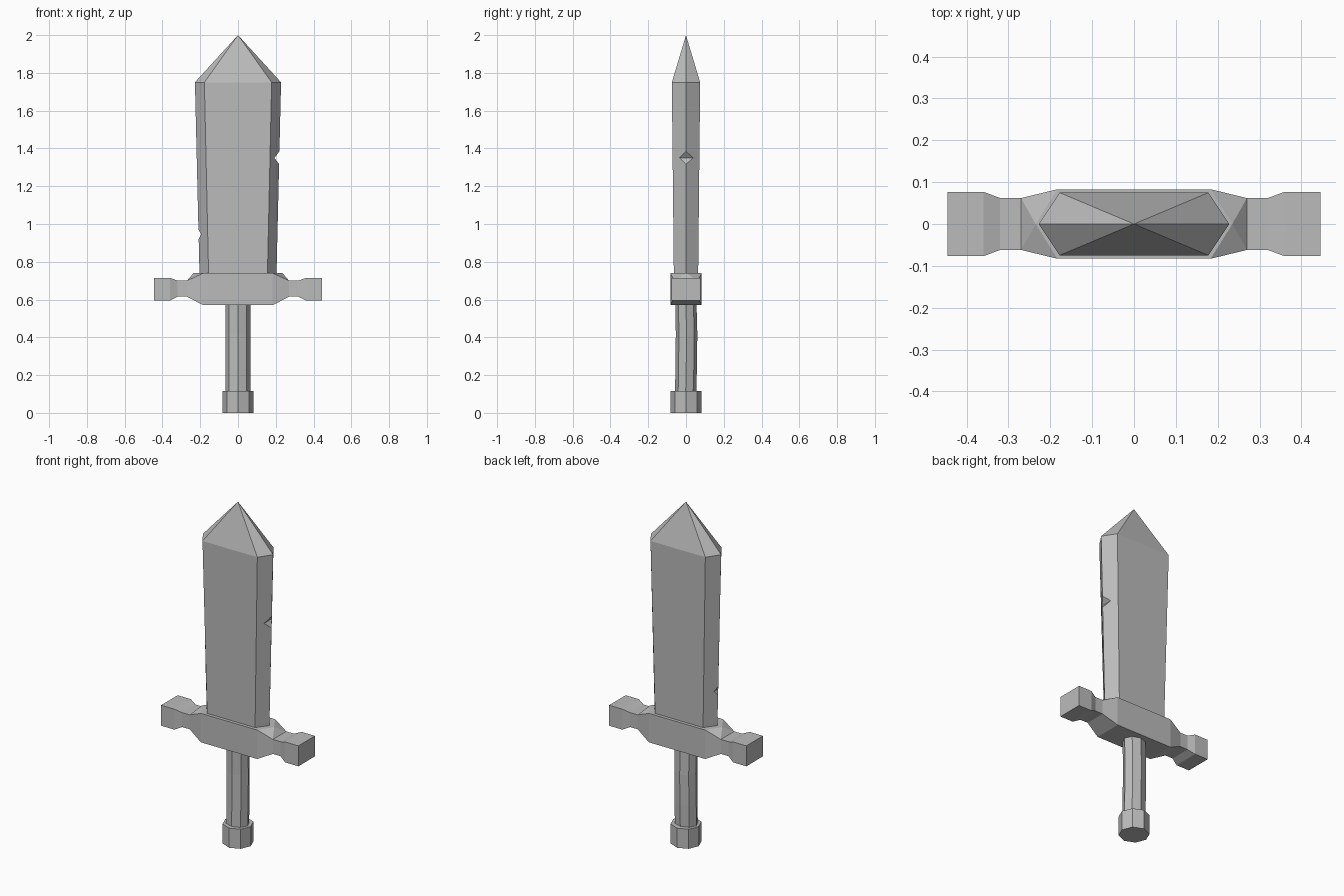
import bpy, bmesh, math

if "Cube" in bpy.data.objects:
    bpy.data.objects.remove(bpy.data.objects["Cube"])

steel = bpy.data.materials.new("grey steel")
steel.diffuse_color = (0.5, 0.5, 0.5, 1)
steel.use_nodes = True
steel.node_tree.nodes["Principled BSDF"].inputs["Base Color"].default_value = steel.diffuse_color


def make(name, bm):
    bmesh.ops.recalc_face_normals(bm, faces=bm.faces[:])
    mesh = bpy.data.meshes.new(name)
    bm.to_mesh(mesh)
    bm.free()
    mesh.materials.append(steel)
    ob = bpy.data.objects.new(name, mesh)
    bpy.context.collection.objects.link(ob)
    return ob


def loft(name, rings):
    """Bridge successive rings of points and cap the ends (a single point makes a tip)."""
    bm = bmesh.new()
    loops = [[bm.verts.new(p) for p in ring] for ring in rings]
    for a, b in zip(loops, loops[1:]):
        n = len(a)
        for i in range(n):
            j = (i + 1) % n
            if len(b) == 1:
                bm.faces.new((a[i], a[j], b[0]))
            else:
                bm.faces.new((a[i], a[j], b[j], b[i]))
    for ring in (loops[0], loops[-1]):
        if len(ring) > 2:
            bm.faces.new(ring)
    return make(name, bm)


def hexagon(z, w, f, d):
    return [(w, 0, z), (f, d, z), (-f, d, z), (-w, 0, z), (-f, -d, z), (f, -d, z)]


def octagon(z, rx, ry, cx=0, cy=0):
    return [(cx + rx * math.cos(i * math.pi / 4), cy + ry * math.sin(i * math.pi / 4), z)
            for i in range(8)]


# Blade widening towards a pyramid tip
blade = loft("blade", [hexagon(0.70, 0.203, 0.155, 0.064),
                       hexagon(1.75, 0.228, 0.178, 0.075),
                       [(0, 0, 2.0)]])

# Nicks in the cutting edges: inner x, outer x, height, half height at outer x
for name, xi, xo, z, h in (("right_nick_cutter", 0.193, 0.26, 1.35, 0.09),
                           ("left_nick_cutter", -0.195, -0.26, 0.945, 0.12)):
    tri = [(xi, z), (xo, z + h), (xo, z - h)]
    cutter = loft(name, [[(x, y, zz) for x, zz in tri] for y in (-0.12, 0.12)])
    cutter.hide_render = True
    cutter.hide_viewport = True
    mod = blade.modifiers.new(name, "BOOLEAN")
    mod.operation = "DIFFERENCE"
    mod.solver = "EXACT"
    mod.object = cutter

# Guard: stations of x, half depth, bottom z, top z, mirrored left to right
half = [(0.183, 0.083, 0.57, 0.74), (0.27, 0.062, 0.615, 0.70), (0.32, 0.062, 0.615, 0.70),
        (0.36, 0.077, 0.595, 0.715), (0.446, 0.077, 0.595, 0.715)]
bm = bmesh.new()
hubs = []
for s in (-1, 1):
    rings = [[bm.verts.new((s * x, y, z)) for y, z in ((-d, lo), (d, lo), (d, hi), (-d, hi))]
             for x, d, lo, hi in half]
    peak = bm.verts.new((s * 0.235, 0, 0.74))
    for k, (a, b) in enumerate(zip(rings, rings[1:])):
        for i in range(4):
            j = (i + 1) % 4
            if k == 0 and i == 2:
                # pointed shoulder beside the blade
                for tri in ((a[2], peak, b[2]), (peak, a[3], b[3]), (peak, b[3], b[2])):
                    bm.faces.new(tri)
            else:
                bm.faces.new((a[i], a[j], b[j], b[i]))
    bm.faces.new(rings[-1])
    hubs.append((rings[0], peak))
(l, lp), (r, rp) = hubs
for i, j in ((0, 1), (1, 2), (3, 0)):
    bm.faces.new((l[i], l[j], r[j], r[i]))
bm.faces.new((l[3], r[3], rp, r[2], l[2], lp))
make("guard", bm)

# Grip, slightly bowed
loft("grip", [octagon(0.10, 0.066, 0.056, -0.001, -0.002),
              octagon(0.24, 0.066, 0.057, -0.001, 0.001),
              octagon(0.42, 0.066, 0.057, -0.001, 0.003),
              octagon(0.60, 0.066, 0.056, -0.001, -0.001)])

# Pommel
loft("pommel", [octagon(0, 0.083, 0.083), octagon(0.115, 0.083, 0.083)])
